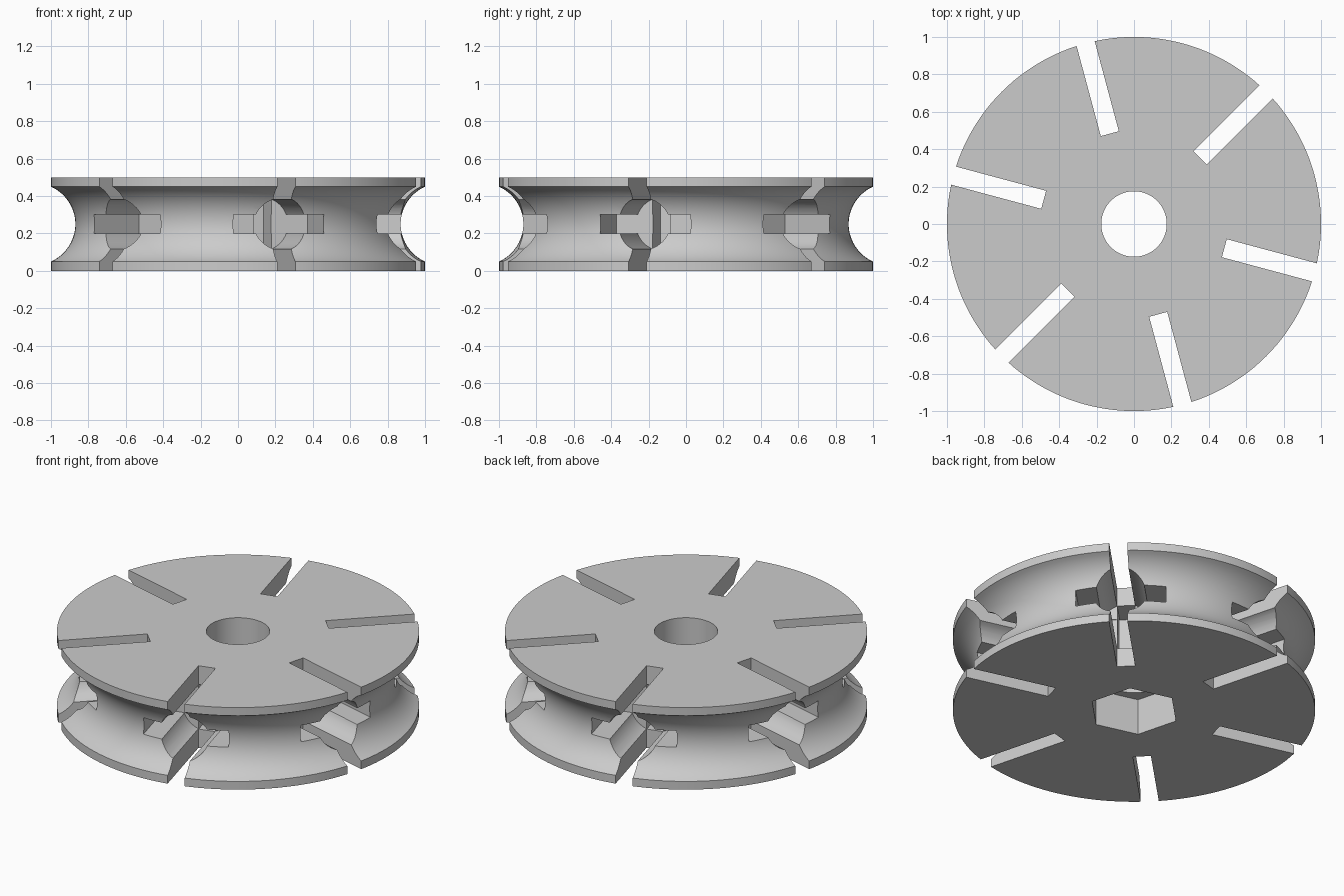
import bpy, bmesh, math
from mathutils import Matrix

if "Cube" in bpy.data.objects:
    bpy.data.objects.remove(bpy.data.objects["Cube"], do_unlink=True)

HEIGHT, MID = 0.5, 0.25
BORE = 0.175
SLOT_END = 0.5          # radius where the radial cuts stop
SEGMENTS = 144


def make_object(name, bm):
    bmesh.ops.recalc_face_normals(bm, faces=bm.faces)
    mesh = bpy.data.meshes.new(name)
    bm.to_mesh(mesh)
    bm.free()
    obj = bpy.data.objects.new(name, mesh)
    bpy.context.collection.objects.link(obj)
    return obj


def lathe(name, profile):
    bm = bmesh.new()
    verts = [bm.verts.new((x, 0, z)) for x, z in profile]
    edges = [bm.edges.new(pair) for pair in zip(verts, verts[1:] + verts[:1])]
    bmesh.ops.spin(bm, geom=verts + edges, cent=(0, 0, 0), axis=(0, 0, 1),
                   angle=math.tau, steps=SEGMENTS)
    bmesh.ops.remove_doubles(bm, verts=bm.verts, dist=1e-4)
    return make_object(name, bm)


def box(x0, x1, width, z0, z1, angle):
    bm = bmesh.new()
    place = (Matrix.Rotation(angle, 4, 'Z')
             @ Matrix.Translation(((x0 + x1) / 2, 0, (z0 + z1) / 2))
             @ Matrix.Diagonal((x1 - x0, width, z1 - z0, 1)))
    bmesh.ops.create_cube(bm, size=1, matrix=place)
    return make_object("cutter", bm)


def cylinder(radius, length, sides, matrix):
    bm = bmesh.new()
    bmesh.ops.create_cone(bm, cap_ends=True, segments=sides, radius1=radius,
                          radius2=radius, depth=length, matrix=matrix)
    return make_object("cutter", bm)


def cut(target, cutter):
    cutter.hide_render = True
    mod = target.modifiers.new("cut", 'BOOLEAN')
    mod.operation = 'DIFFERENCE'
    mod.solver = 'EXACT'
    mod.object = cutter
    bpy.context.view_layer.update()
    graph = bpy.context.evaluated_depsgraph_get()
    result = bpy.data.meshes.new_from_object(target.evaluated_get(graph))
    target.modifiers.clear()
    target.data = result
    bpy.data.objects.remove(cutter, do_unlink=True)


# Wheel body with a centre bore and a concave groove between two thin rims
GROOVE_X, GROOVE_R = 1.089, 0.219
sweep = math.asin(0.2 / GROOVE_R)
groove = []
for i in range(25):
    a = sweep * (i / 12 - 1)
    groove.append((GROOVE_X - GROOVE_R * math.cos(a), MID + GROOVE_R * math.sin(a)))
wheel = lathe("grooved_wheel",
              [(BORE, 0), (1, 0)] + groove + [(1, HEIGHT), (BORE, HEIGHT)])

# Hexagonal pocket underneath
cut(wheel, cylinder(0.255, 0.44, 6, Matrix.Rotation(math.radians(15), 4, 'Z')))

# Six radial stations: recess, wide flat slot, round hole, through slot.
# The ends are staggered by a hair so that no two cuts share a plane.
for k in range(6):
    angle = math.radians(45 + 60 * k)
    cut(wheel, box(0.345, 1.23, 0.098, 0.114, 0.386, angle))
    cut(wheel, box(SLOT_END - 0.002, 1.22, 0.5, 0.2, 0.3, angle))
    cut(wheel, cylinder(0.142, 0.7, 50, Matrix.Rotation(angle, 4, 'Z')
                        @ Matrix.Translation((SLOT_END + 0.352, 0, MID))
                        @ Matrix.Rotation(math.pi / 2, 4, 'Y')
                        @ Matrix.Rotation(math.radians(2), 4, 'Z')))
    cut(wheel, box(SLOT_END, 1.21, 0.1, -0.1, HEIGHT + 0.1, angle))

# Single grey finish
grey = bpy.data.materials.new("light_grey")
grey.use_nodes = True
colour = (0.6, 0.6, 0.6, 1)
grey.diffuse_color = colour
grey.node_tree.nodes["Principled BSDF"].inputs["Base Color"].default_value = colour
wheel.data.materials.clear()
wheel.data.materials.append(grey)
for face in wheel.data.polygons:
    face.material_index = 0

bpy.ops.object.select_all(action='DESELECT')
wheel.select_set(True)
bpy.context.view_layer.objects.active = wheel
bpy.ops.object.shade_smooth_by_angle(angle=math.radians(25))
